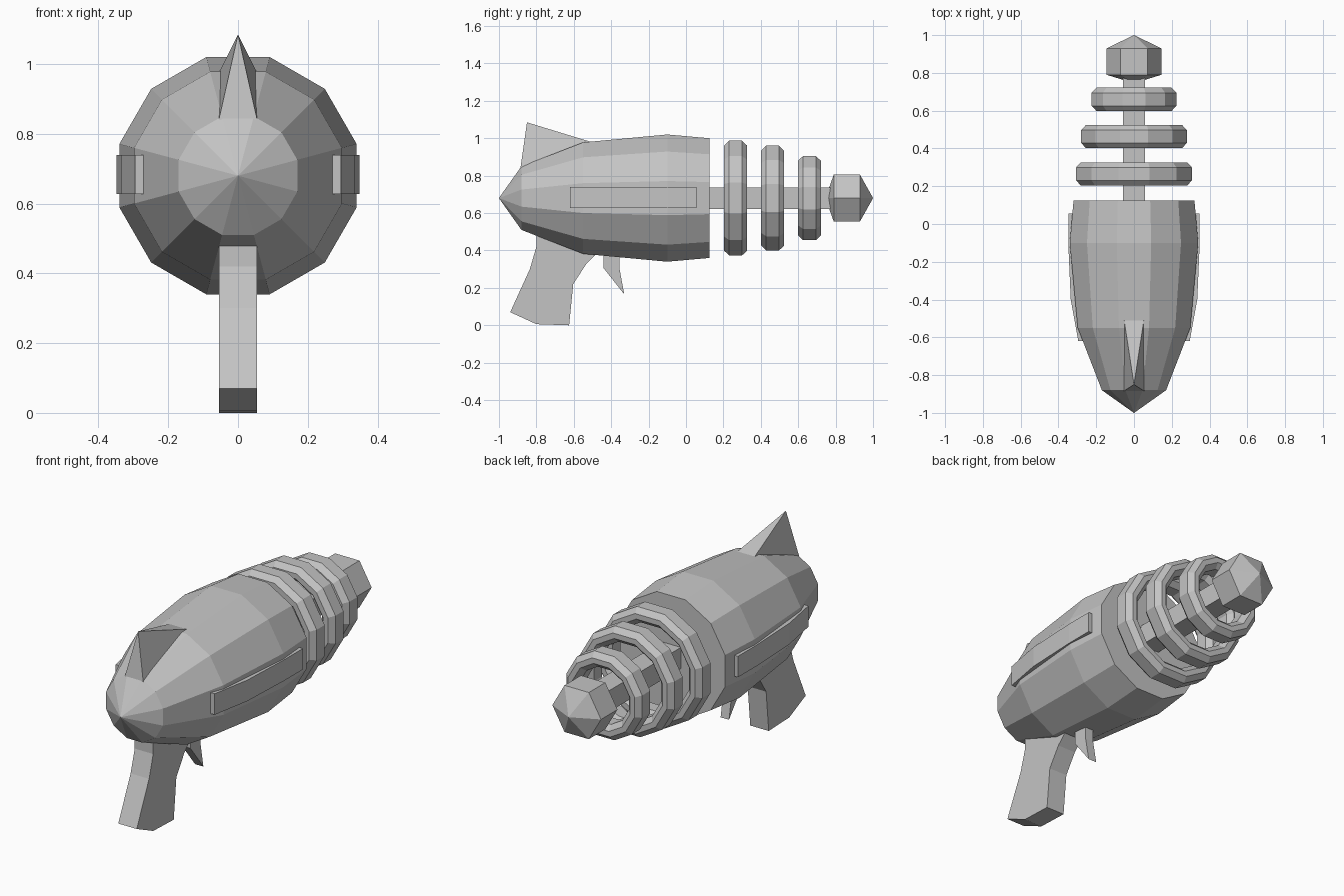
import bpy, bmesh, math

if "Cube" in bpy.data.objects:
    bpy.data.objects.remove(bpy.data.objects["Cube"])

AXIS_Z = 0.68  # height of the barrel axis

grey = bpy.data.materials.new("grey")
grey.diffuse_color = (0.55, 0.55, 0.55, 1)
grey.use_nodes = True
grey.node_tree.nodes["Principled BSDF"].inputs["Base Color"].default_value = grey.diffuse_color


def make(name, verts, faces):
    bm = bmesh.new()
    vs = [bm.verts.new(v) for v in verts]
    for f in faces:
        bm.faces.new([vs[i] for i in f])
    bmesh.ops.remove_doubles(bm, verts=bm.verts, dist=1e-5)
    bmesh.ops.recalc_face_normals(bm, faces=bm.faces)
    mesh = bpy.data.meshes.new(name)
    bm.to_mesh(mesh)
    bm.free()
    mesh.materials.append(grey)
    ob = bpy.data.objects.new(name, mesh)
    bpy.context.collection.objects.link(ob)
    return ob


def lathe(name, profile, sides, start=0.0, closed=False):
    """Turn (y, radius) points around the barrel axis; ends are capped or loop round."""
    verts, n = [], len(profile)
    for y, r in profile:
        for k in range(sides):
            a = start + 2 * math.pi * k / sides
            verts.append((r * math.cos(a), y, AXIS_Z + r * math.sin(a)))
    faces = []
    for i in range(n if closed else n - 1):
        j = (i + 1) % n
        for k in range(sides):
            m = (k + 1) % sides
            faces.append((i * sides + k, i * sides + m, j * sides + m, j * sides + k))
    if not closed:
        faces += [tuple(range(sides)), tuple(range((n - 1) * sides, n * sides))]
    return make(name, verts, faces)


def prism(name, a_side, b_side):
    """Join two matching outlines into a solid."""
    n = len(a_side)
    faces = [tuple(range(n)), tuple(range(n, 2 * n))]
    faces += [(i, (i + 1) % n, n + (i + 1) % n, n + i) for i in range(n)]
    return make(name, a_side + b_side, faces)


def slab(name, outline, half):
    return prism(name, [(-half, y, z) for y, z in outline],
                 [(half, y, z) for y, z in outline])


# Twelve-sided body with flat sides facing up and sideways
OFF = math.radians(15)
C = math.cos(OFF)
body = [(-1.0, 0.0005), (-0.88, 0.17), (-0.55, 0.298), (-0.1, 0.34), (0.125, 0.32)]
lathe("body", [(y, r / C) for y, r in body], 12, OFF)

# Square rod and hexagonal tip
lathe("barrel_rod", [(0.1, 0.057 * math.sqrt(2)), (0.8, 0.057 * math.sqrt(2))],
      4, math.radians(45))
lathe("muzzle_tip", [(0.745, 0.0005), (0.79, 0.145), (0.93, 0.145), (1.0, 0.0005)], 6)

# Bevelled rings around the rod
for i, (yc, r) in enumerate([(0.265, 0.307), (0.463, 0.28), (0.66, 0.225)]):
    w, f, d, b = 0.0615, 0.034, 0.08, 0.026
    section = [(-f, 0), (f, 0), (w, b), (w, d - b), (f, d), (-f, d), (-w, d - b), (-w, b)]
    lathe(f"ring_{i + 1}", [(yc + y, (r - t) / C) for y, t in section], 12, OFF, True)

# Sight fin: a pyramid leaning to the rear
fin = [(-0.055, -0.885, 0.84), (0.055, -0.885, 0.84),
       (0.055, -0.49, 0.975), (-0.055, -0.49, 0.975), (0, -0.85, 1.085)]
make("fin", fin, [(0, 1, 2, 3), (0, 1, 4), (1, 2, 4), (2, 3, 4), (3, 0, 4)])

# Side panels
panel = [(0.265, -0.62), (0.295, -0.62), (0.335, -0.4), (0.348, -0.1),
         (0.348, 0.055), (0.265, 0.055)]
for side, s in (("left", -1), ("right", 1)):
    prism(f"side_panel_{side}", [(s * x, y, 0.627) for x, y in panel],
          [(s * x, y, 0.74) for x, y in panel])

# Grip and trigger
slab("grip", [(-0.8, 0.52), (-0.8, 0.42), (-0.835, 0.3), (-0.94, 0.07), (-0.8, 0.006),
              (-0.625, 0.0), (-0.603, 0.22), (-0.535, 0.325), (-0.45, 0.41),
              (-0.45, 0.52)], 0.055)
slab("trigger", [(-0.44, 0.45), (-0.44, 0.305), (-0.33, 0.165), (-0.355, 0.3),
                 (-0.355, 0.45)], 0.025)
